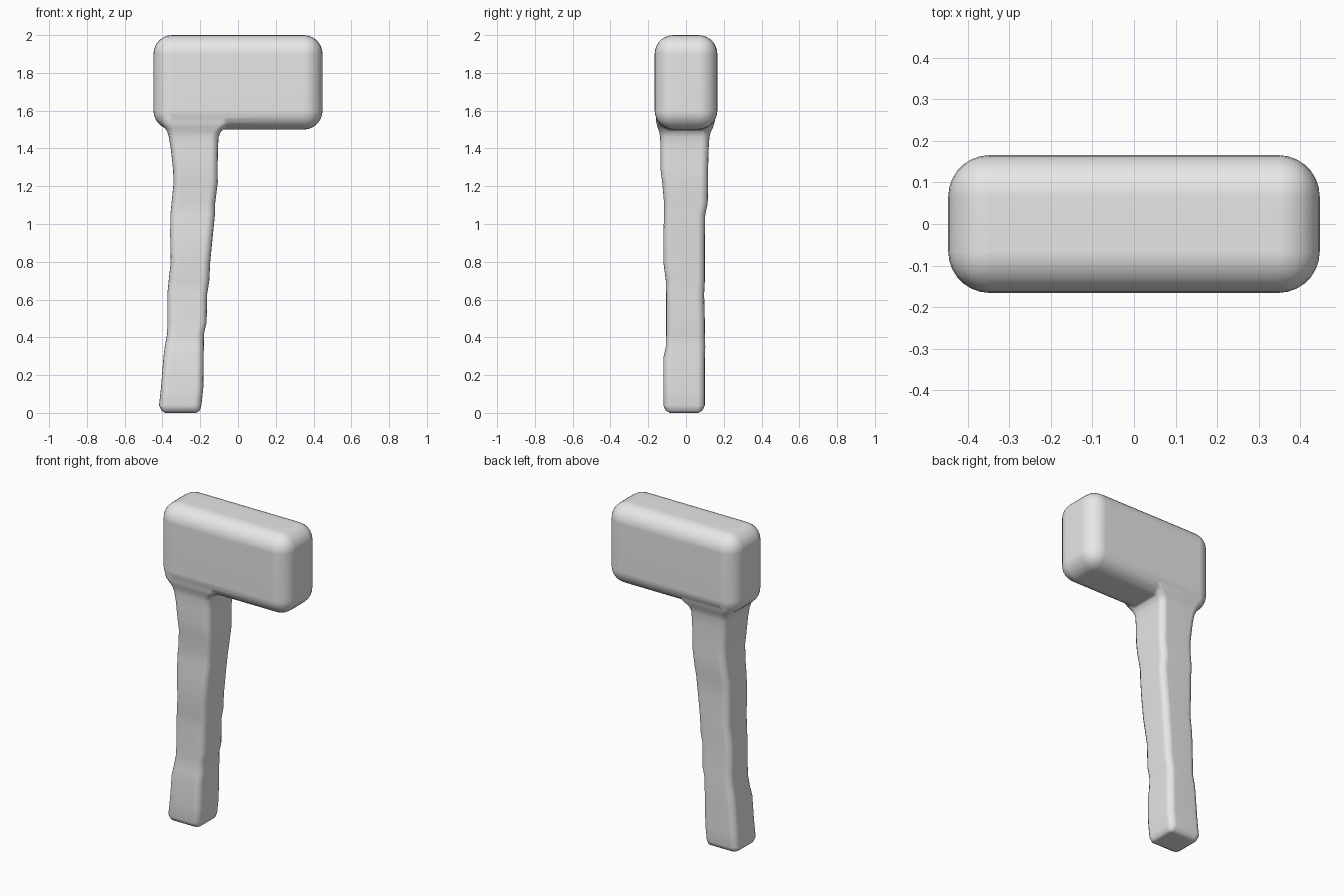
import bpy, bmesh, math

if "Cube" in bpy.data.objects:
    bpy.data.objects.remove(bpy.data.objects["Cube"])

grey = bpy.data.materials.new("plain grey")
grey.diffuse_color = (0.8, 0.8, 0.8, 1)
grey.use_nodes = True
grey.node_tree.nodes["Principled BSDF"].inputs["Base Color"].default_value = grey.diffuse_color


def make_object(name, bm):
    bmesh.ops.recalc_face_normals(bm, faces=bm.faces)
    mesh = bpy.data.meshes.new(name)
    bm.to_mesh(mesh)
    bm.free()
    mesh.materials.append(grey)
    ob = bpy.data.objects.new(name, mesh)
    bpy.context.collection.objects.link(ob)
    return ob


def rounded_ring(bm, z, x0, x1, y0, y1, r, n=5):
    ring = []
    corners = ((x1 - r, y1 - r), (x0 + r, y1 - r), (x0 + r, y0 + r), (x1 - r, y0 + r))
    for q, (cx, cy) in enumerate(corners):
        for i in range(n):
            a = math.pi / 2 * (q + i / (n - 1))
            ring.append(bm.verts.new((cx + r * math.cos(a), cy + r * math.sin(a), z)))
    return ring


# Head: block with generously rounded edges
bm = bmesh.new()
bmesh.ops.create_cube(bm, size=1)
for v in bm.verts:
    v.co = (v.co.x * 0.895, v.co.y * 0.332, 1.75 + v.co.z * 0.5)
bmesh.ops.bevel(bm, geom=bm.edges[:], offset=0.1, segments=7, profile=0.5,
                affect='EDGES', clamp_overlap=True)
head = make_object("hammer", bm)

# Handle: hand-carved shaft, sections listed as z, left, right, front, back, corner radius
sections = [
    (0.0, -.385, -.22, -.085, .065, .02),
    (0.012, -.405, -.202, -.107, .087, .03),
    (0.04, -.418, -.194, -.12, .10, .04),
    (0.13, -.408, -.184, -.12, .10, .04),
    (0.29, -.395, -.182, -.12, .10, .04),
    (0.35, -.388, -.181, -.107, .102, .04),
    (0.42, -.375, -.18, -.105, .10, .04),
    (0.48, -.374, -.166, -.105, .10, .04),
    (0.63, -.374, -.163, -.105, .096, .04),
    (0.70, -.367, -.152, -.107, .10, .04),
    (0.80, -.356, -.147, -.12, .10, .04),
    (0.94, -.359, -.133, -.12, .10, .04),
    (1.05, -.358, -.122, -.116, .102, .04),
    (1.11, -.352, -.121, -.116, .115, .04),
    (1.22, -.341, -.107, -.126, .117, .04),
    (1.29, -.344, -.108, -.135, .117, .04),
    (1.40, -.356, -.106, -.135, .12, .04),
    (1.46, -.366, -.103, -.137, .124, .04),
    (1.49, -.375, -.09, -.142, .132, .04),
    (1.51, -.388, -.065, -.150, .142, .045),
    (1.54, -.412, -.03, -.158, .152, .05),
    (1.58, -.425, -.02, -.159, .157, .055),
    (1.65, -.40, -.05, -.14, .14, .055),
]
bm = bmesh.new()
rings = [rounded_ring(bm, *s) for s in sections]
for a, b in zip(rings, rings[1:]):
    for i in range(len(a)):
        j = (i + 1) % len(a)
        bm.faces.new((a[i], a[j], b[j], b[i]))
bm.faces.new(rings[0])
bm.faces.new(rings[-1])
handle = make_object("handle_cutter", bm)
handle.hide_render = True

# Merge the shaft into the head, then smooth
mod = head.modifiers.new("merge handle", 'BOOLEAN')
mod.operation = 'UNION'
mod.solver = 'EXACT'
mod.object = handle
bpy.context.view_layer.objects.active = head
bpy.ops.object.select_all(action='DESELECT')
head.select_set(True)
bpy.ops.object.modifier_apply(modifier=mod.name)
bpy.data.objects.remove(handle)
bpy.ops.object.shade_smooth_by_angle(angle=math.radians(50))
wn = head.modifiers.new("even shading", 'WEIGHTED_NORMAL')
wn.keep_sharp = True
